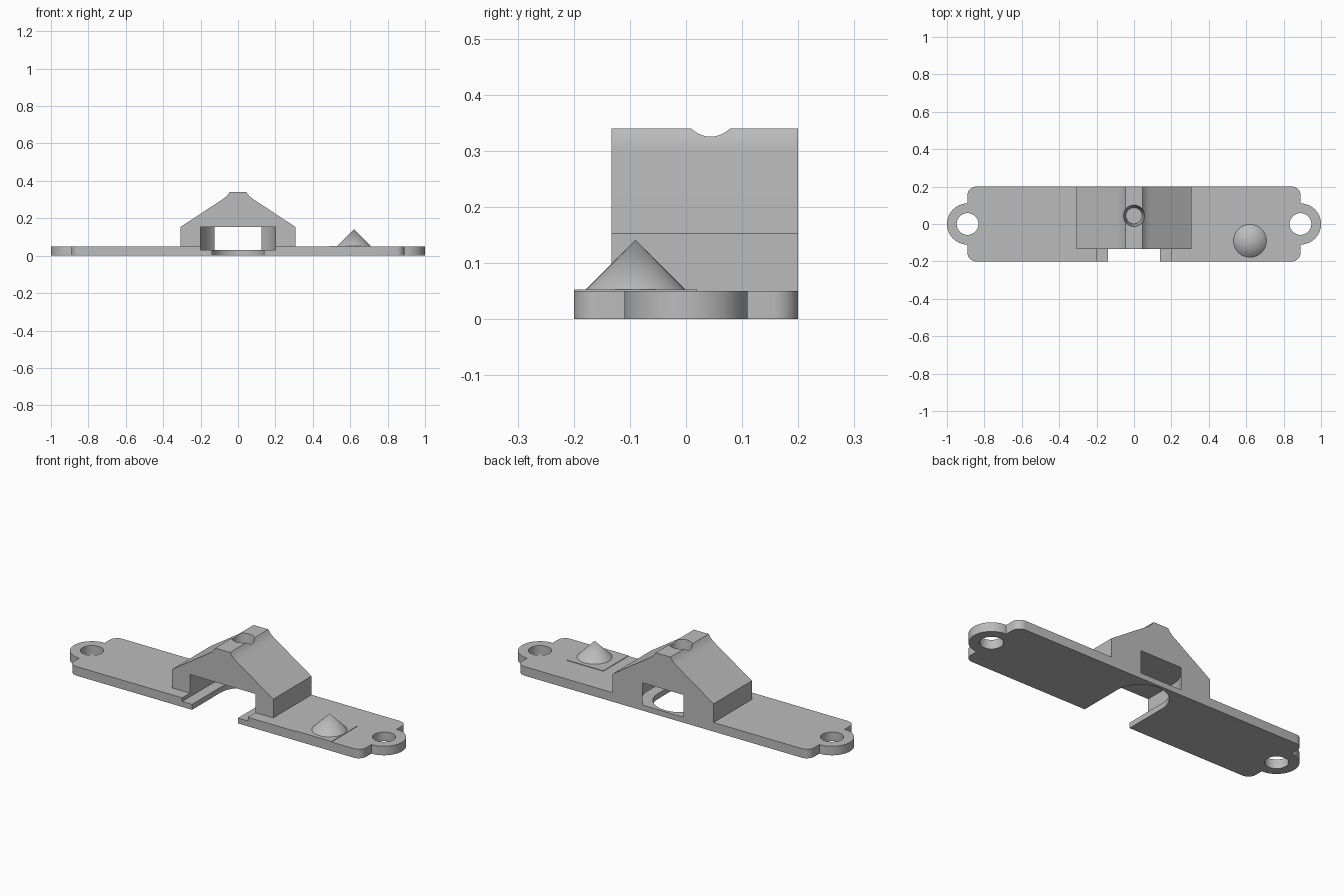
import bpy, bmesh
from math import cos, sin, pi, radians
from mathutils import Vector

default = bpy.data.objects.get("Cube")
if default:
    bpy.data.objects.remove(default, do_unlink=True)

grey = bpy.data.materials.new("light grey plastic")
grey.use_nodes = True
COLOUR = (0.5, 0.5, 0.5, 1)
grey.diffuse_color = COLOUR
grey.node_tree.nodes["Principled BSDF"].inputs["Base Color"].default_value = COLOUR


def arc(cx, cy, r, start, end, steps):
    """Points on an arc, angles in degrees."""
    angles = [radians(start + (end - start) * i / steps) for i in range(steps + 1)]
    return [(cx + r * cos(a), cy + r * sin(a)) for a in angles]


def finish(name, bm):
    bmesh.ops.recalc_face_normals(bm, faces=bm.faces)
    mesh = bpy.data.meshes.new(name)
    bm.to_mesh(mesh)
    bm.free()
    mesh.materials.append(grey)
    obj = bpy.data.objects.new(name, mesh)
    bpy.context.collection.objects.link(obj)
    return obj


def prism(name, points, low, high, axis="z"):
    """Extrude a closed outline along z, or along y for an x-z profile."""
    bm = bmesh.new()
    place = (lambda p: (p[0], p[1], low)) if axis == "z" else (lambda p: (p[0], low, p[1]))
    face = bm.faces.new([bm.verts.new(place(p)) for p in points])
    depth = high - low
    offset = Vector((0, 0, depth)) if axis == "z" else Vector((0, depth, 0))
    result = bmesh.ops.extrude_face_region(bm, geom=[face])
    top = [g for g in result["geom"] if isinstance(g, bmesh.types.BMVert)]
    bmesh.ops.translate(bm, verts=top, vec=offset)
    return finish(name, bm)


def cone(name, x, y, low, high, r_low, r_high, segments=48):
    bm = bmesh.new()
    bmesh.ops.create_cone(bm, cap_ends=True, segments=segments, radius1=r_low,
                          radius2=r_high, depth=high - low)
    bmesh.ops.translate(bm, verts=bm.verts, vec=(x, y, (low + high) / 2))
    return finish(name, bm)


def combine(target, tool, operation):
    """Apply a boolean and remove the tool."""
    tool.hide_render = True
    mod = target.modifiers.new(operation, "BOOLEAN")
    mod.operation, mod.solver, mod.object = operation, "EXACT", tool
    bpy.context.view_layer.objects.active = target
    bpy.ops.object.modifier_apply(modifier=mod.name)
    bpy.data.objects.remove(tool, do_unlink=True)


def smooth(obj):
    bpy.ops.object.select_all(action="DESELECT")
    obj.select_set(True)
    bpy.context.view_layer.objects.active = obj
    bpy.ops.object.shade_smooth_by_angle(angle=radians(25))


END, HALF, ROUND, EAR = 0.89, 0.2, 0.045, 0.11
POCKET_Y = 0.044

# Base plate with rounded corners and half-round mounting ears
right_half = (arc(END - ROUND, -HALF + ROUND, ROUND, -90, 0, 8)
              + arc(END, 0, EAR, -90, 90, 32)
              + arc(END - ROUND, HALF - ROUND, ROUND, 0, 90, 8))
body = prism("base_with_bridge", right_half + [(-x, -y) for x, y in right_half], 0, 0.05)

# Bridge with sloping shoulders and a narrow flared top
side = [(0.308, 0.02), (0.308, 0.153), (0.085, 0.3), (0.071, 0.31),
        (0.057, 0.323), (0.045, 0.34)]
bridge = prism("bridge", side + [(-x, z) for x, z in reversed(side)], -0.133, HALF, "y")
combine(body, bridge, "UNION")

# Wide round-ended pocket, and the narrower slot below it
for radius, low, high in ((0.2, 0.03, 0.153), (0.14, -0.05, 0.1)):
    outline = arc(0, POCKET_Y, radius, 0, 180, 48) + [(-radius, -0.3), (radius, -0.3)]
    combine(body, prism("slot_cutter", outline, low, high), "DIFFERENCE")

# Mounting holes and tapered blind hole in the bridge top
for sign in (-1, 1):
    combine(body, cone("hole_cutter", sign * END, 0, -0.1, 0.1, 0.058, 0.058), "DIFFERENCE")
combine(body, cone("hole_cutter", 0, POCKET_Y, 0.2, 0.4, 0.043, 0.063), "DIFFERENCE")
smooth(body)

# Thin raised pad carrying the pointed stud
pad = prism("stud_pad", [(0.49, -0.2), (0.71, -0.2), (0.71, 0.02), (0.49, 0.02)], 0.048, 0.053)
stud = cone("pointed_stud", 0.62, -0.09, 0.052, 0.141, 0.089, 0)
smooth(stud)
